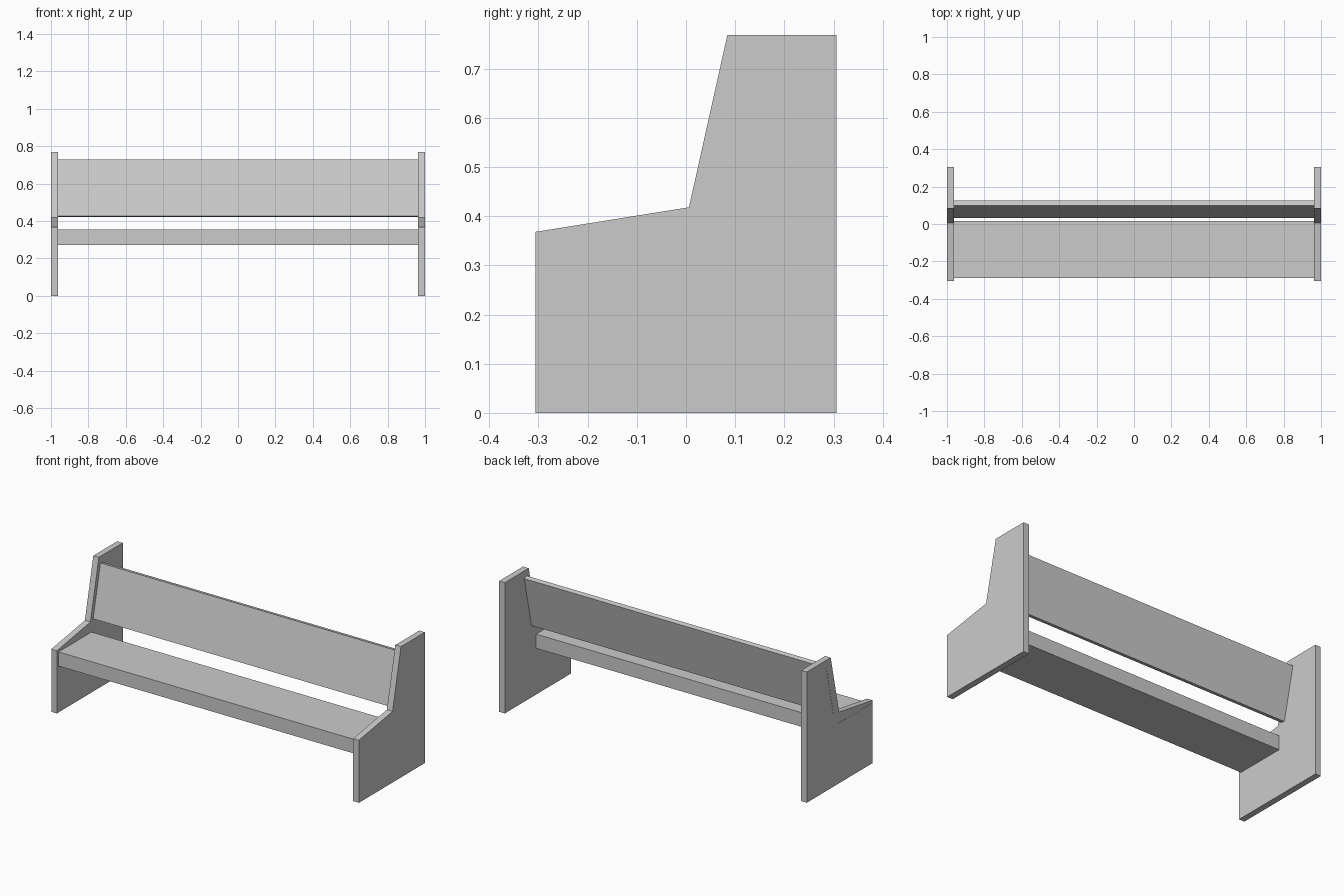
import bpy
import bmesh

if "Cube" in bpy.data.objects:
    bpy.data.objects.remove(bpy.data.objects["Cube"])


def extrude_profile(name, profile, x0, x1):
    """Extrude a (y, z) outline along x from x0 to x1."""
    bm = bmesh.new()
    face = bm.faces.new([bm.verts.new((x0, y, z)) for y, z in profile])
    new = bmesh.ops.extrude_face_region(bm, geom=[face])["geom"]
    verts = [v for v in new if isinstance(v, bmesh.types.BMVert)]
    bmesh.ops.translate(bm, verts=verts, vec=(x1 - x0, 0, 0))
    bmesh.ops.recalc_face_normals(bm, faces=bm.faces)
    mesh = bpy.data.meshes.new(name)
    bm.to_mesh(mesh)
    bm.free()
    obj = bpy.data.objects.new(name, mesh)
    bpy.context.collection.objects.link(obj)
    return obj


# Side panels: stepped outline that follows seat and backrest
side = [(-0.306, 0), (0.306, 0), (0.306, 0.768),
        (0.084, 0.768), (0.006, 0.418), (-0.306, 0.368)]
extrude_profile("left_side_panel", side, -0.999, -0.963)
extrude_profile("right_side_panel", side, 0.963, 1.0)

# Seat: thick level plank, let through the left panel
seat = [(-0.29, 0.272), (0.016, 0.272), (0.016, 0.355), (-0.29, 0.355)]
extrude_profile("seat", seat, -1.0, 0.965)

# Backrest: thin board leaning back parallel to the panel edge
back = [(0.031, 0.427), (0.058, 0.421), (0.126, 0.723), (0.099, 0.729)]
extrude_profile("backrest", back, -1.0, 0.965)
